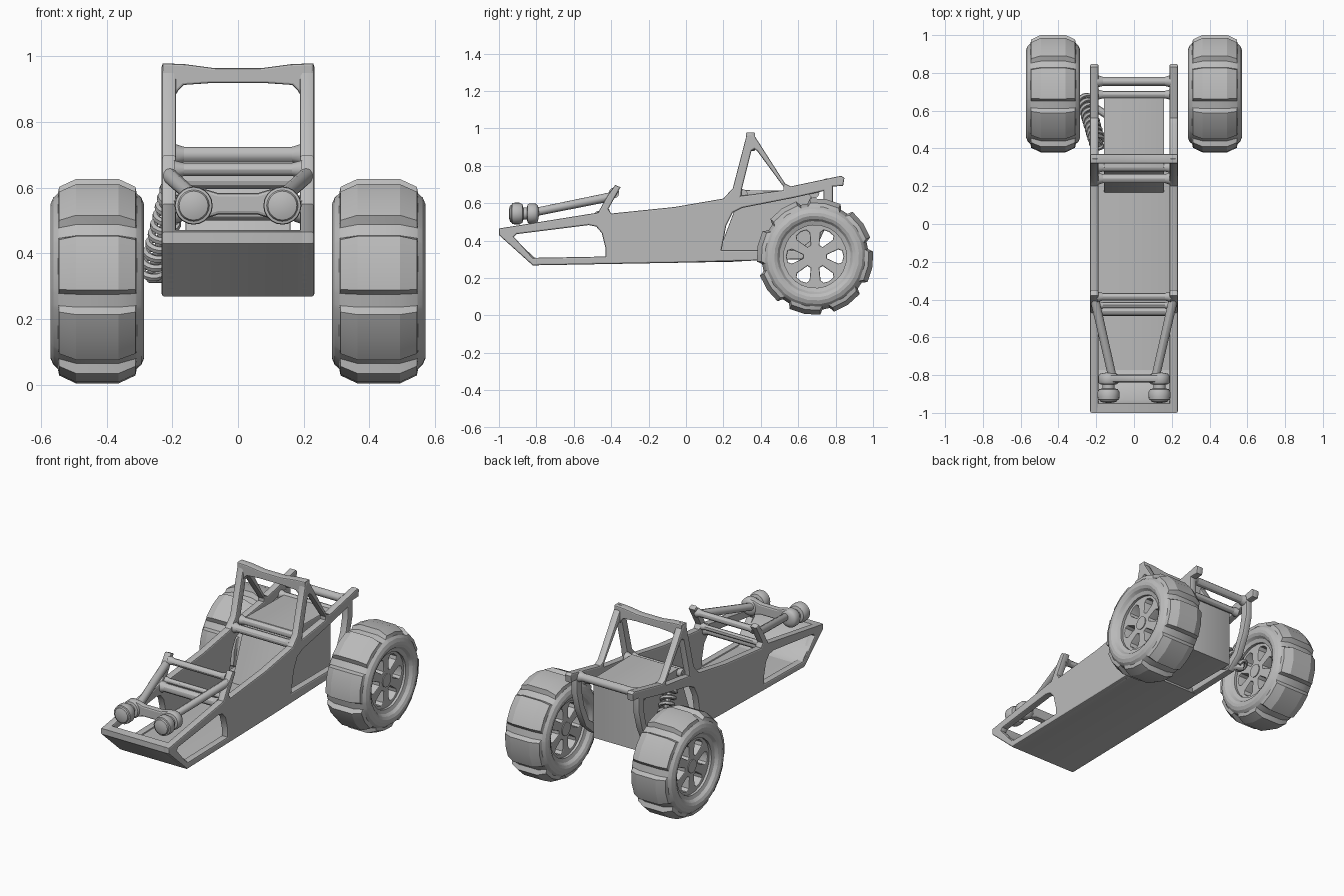
import bpy, bmesh, math
from mathutils import Vector, Matrix

if "Cube" in bpy.data.objects:
    bpy.data.objects.remove(bpy.data.objects["Cube"])

grey = bpy.data.materials.new("plain_grey")
grey.diffuse_color = (0.5, 0.5, 0.5, 1)
grey.use_nodes = True
grey.node_tree.nodes["Principled BSDF"].inputs["Base Color"].default_value = grey.diffuse_color

SIDE = Matrix(((0, 0, 1, 0), (1, 0, 0, 0), (0, 1, 0, 0), (0, 0, 0, 1)))    # drawn in y,z
FRONT = Matrix(((1, 0, 0, 0), (0, 0, -1, 0), (0, 1, 0, 0), (0, 0, 0, 1)))  # drawn in x,z


def finish(ob, angle=30):
    bpy.ops.object.select_all(action='DESELECT')
    ob.select_set(True)
    bpy.context.view_layer.objects.active = ob
    if ob.type == 'CURVE':
        bpy.ops.object.convert(target='MESH')
        ob = bpy.context.object
    ob.data.materials.clear()
    ob.data.materials.append(grey)
    bpy.ops.object.shade_smooth_by_angle(angle=math.radians(angle))
    return ob


def plate(name, loops, pos, depth, plane=SIDE, bevel=0.006):
    """Flat outline with optional holes, given a depth and softened rim."""
    cu = bpy.data.curves.new(name, 'CURVE')
    cu.dimensions, cu.fill_mode = '2D', 'BOTH'
    cu.extrude, cu.bevel_depth, cu.offset = depth / 2 - bevel, bevel, -bevel
    cu.bevel_resolution = 1
    for pts in loops:
        s = cu.splines.new('POLY')
        s.points.add(len(pts) - 1)
        for p, (a, b) in zip(s.points, pts):
            p.co = (a, b, 0, 1)
        s.use_cyclic_u = True
    ob = bpy.data.objects.new(name, cu)
    bpy.context.collection.objects.link(ob)
    ob.matrix_world = Matrix.Translation(pos) @ plane
    return finish(ob)


def mesh_object(name, bm, angle=30):
    bmesh.ops.recalc_face_normals(bm, faces=bm.faces)
    me = bpy.data.meshes.new(name)
    bm.to_mesh(me)
    bm.free()
    ob = bpy.data.objects.new(name, me)
    bpy.context.collection.objects.link(ob)
    return finish(ob, angle)


def bar(name, a, b, r, r2=None, sides=12):
    a, b = Vector(a), Vector(b)
    bm = bmesh.new()
    bmesh.ops.create_cone(bm, cap_ends=True, segments=sides, radius1=r,
                          radius2=r2 or r, depth=(b - a).length)
    q = (b - a).to_track_quat('Z', 'Y').to_matrix().to_4x4()
    bm.transform(Matrix.Translation((a + b) / 2) @ q)
    return mesh_object(name, bm)


def skin(bm, rings, closed_profile):
    """Join neighbouring rings, wrapping round the axis."""
    n, m = len(rings), len(rings[0])
    for i in range(n):
        for j in range(m if closed_profile else m - 1):
            k, l = (i + 1) % n, (j + 1) % m
            bm.faces.new((rings[i][j], rings[k][j], rings[k][l], rings[i][l]))


# Side frames: panel, front window, roll cage and rear rail in one outline
outline = [(-1, .465), (-1, .43), (-.82, .268), (0, .283), (.62, .30), (.70, .37), (.755, .49),
           (.785, .60), (.785, .69), (.84, .692), (.847, .735), (.83, .747), (.56, .69),
           (.53, .705), (.37, .955), (.345, .978), (.325, .968), (.25, .68), (.20, .625),
           (-.06, .58), (-.40, .545), (-.415, .57), (-.35, .685), (-.378, .698), (-.42, .64),
           (-.47, .55)]
front_hole = [(-.92, .42), (-.905, .435), (-.52, .483), (-.48, .475), (-.45, .44), (-.43, .36),
              (-.43, .315), (-.82, .308)]
cage_hole = [(.295, .64), (.30, .68), (.35, .88), (.365, .89), (.38, .88), (.52, .69), (.52, .67)]
rear_hole = [(.19, .35), (.215, .48), (.25, .55), (.30, .575), (.58, .63), (.735, .665),
             (.735, .60), (.715, .51), (.665, .40), (.60, .35)]
for side in (-1, 1):
    plate("side_frame", [outline, front_hole, cage_hole, rear_hole], (side * .21, 0, 0), .044,
          bevel=.008)

# Nose panel and floor
plate("nose", [[(-1, .465), (-1, .43), (-.82, .268), (-.77, .27), (-.77, .30), (-.81, .31),
                (-.93, .42), (-.95, .47)]], (0, 0, 0), .45)
plate("floor", [[(-.81, .268), (.30, .288), (.30, .32), (-.81, .30)]], (0, 0, 0), .42)

# Seat back and engine housing
plate("engine_housing", [[(.16, .30), (.67, .30), (.67, .665), (.30, .67)]], (0, 0, 0), .32)

# Top of the roll hoop, dipped in the middle
plate("roll_hoop", [[(-.23, .978), (-.16, .975), (-.07, .963), (.07, .963), (.16, .975),
                     (.23, .978), (.23, .91), (.19, .88), (.182, .895), (.165, .912), (.08, .918),
                     (-.08, .918), (-.165, .912), (-.182, .895), (-.19, .88), (-.23, .91)]],
      (0, .345, 0), .05, FRONT)

# Cross members, flared where they meet the side frames
for name, y, z, r in [("windshield_bar", -.385, .655, .02), ("cowl_bar", -.46, .525, .026),
                      ("front_cross_bar", -.43, .555, .016), ("seat_bar", .24, .62, .024),
                      ("headrest_bar", .30, .645, .022), ("rear_bar", .755, .70, .024),
                      ("inner_rear_bar", .685, .655, .02)]:
    bar(name, (-.2, y, z), (.2, y, z), r)
    for side in (-1, 1):
        bar(name + "_flare", (side * .165, y, z), (side * .195, y, z), r, r * 1.4)

# Headlights on tapered arms, joined by a waisted bracket
lamp = [(0, -.947), (.025, -.946), (.044, -.94), (.048, -.932), (.056, -.93), (.058, -.915),
        (.058, -.89), (.05, -.875), (.033, -.87), (.033, -.85), (.048, -.847), (.054, -.838),
        (.054, -.805), (.045, -.793), (.025, -.788), (0, -.786)]
for side in (-1, 1):
    bm = bmesh.new()
    rings = []
    for i in range(20):
        t = math.tau * i / 20
        rings.append([bm.verts.new((side * .135 + r * math.cos(t), y, .545 + r * math.sin(t)))
                      for r, y in lamp])
    skin(bm, rings, False)
    bmesh.ops.remove_doubles(bm, verts=bm.verts, dist=1e-5)
    mesh_object("headlight", bm, 40)
    bar("headlight_arm", (side * .112, -.82, .55), (side * .208, -.40, .635), .022, .024)
plate("headlight_bracket", [[(-.13, .598), (-.10, .595), (-.06, .583), (.06, .583), (.10, .595),
                             (.13, .598), (.13, .50), (.10, .505), (.06, .518), (-.06, .518),
                             (-.10, .505), (-.13, .50)]], (0, -.818, 0), .04, FRONT, .01)

# Wheels: rounded tyre with eight raised lugs, spoked centre and hub
half = [(.11, .168), (.118, .19), (.134, .202), (.1425, .218), (.1425, .235), (.134, .255),
        (.12, .268), (.116, .270), (.065, .286)]
tyre = half + [(-x, r) for x, r in reversed(half)]
steps = [(-5, 1), (10.5, 1), (26, 1), (29, 0), (37, 0)]     # angle in each eighth, raised or not
WY, WZ = .69, .315


def polar(r, deg):
    t = math.radians(deg)
    return (r * math.cos(t), r * math.sin(t))


for side in (-1, 1):
    cx = side * .428
    bm = bmesh.new()
    rings = []
    for k in range(8):
        for deg, raised in steps:
            ring = []
            for x, r in tyre:
                if raised and abs(x) < .118:
                    r += .026 if abs(x) < .1 else .018 if r > .25 else 0
                a, b = polar(r, deg + 45 * k)
                ring.append(bm.verts.new((cx + x, WY - a, WZ + b)))
            rings.append(ring)
    skin(bm, rings, True)
    mesh_object("tyre", bm, 22)
    windows = [[polar(.065, c - 9), polar(.13, c - 17), polar(.148, c - 12), polar(.152, c),
                polar(.148, c + 12), polar(.13, c + 17), polar(.065, c + 9)]
               for c in range(0, 360, 60)]
    rim = [polar(.174, 9 * i) for i in range(40)]
    plate("spoked_rim", [rim] + windows, (cx, WY, WZ), .19)
    bar("hub", (cx - .1, WY, WZ), (cx + .1, WY, WZ), .04, sides=16)

# Suspension on the left: coil spring, damper rod and lower arm
low, high = Vector((-.262, .66, .33)), Vector((-.19, .42, .605))
turn = (high - low).to_track_quat('Z', 'Y')
cu = bpy.data.curves.new("coil_spring", 'CURVE')
cu.dimensions, cu.bevel_depth, cu.bevel_resolution, cu.use_fill_caps = '3D', .012, 1, True
s = cu.splines.new('POLY')
turns, seg = 10, 16
s.points.add(turns * seg)
for i, p in enumerate(s.points):
    f, t = i / (turns * seg), math.tau * i / seg
    v = low.lerp(high, f) + turn @ Vector((.035 * math.cos(t), .035 * math.sin(t), 0))
    p.co = (*v, 1)
spring = bpy.data.objects.new("coil_spring", cu)
bpy.context.collection.objects.link(spring)
finish(spring, 50)
bar("damper_rod", low, high, .016)
bar("lower_arm", (-.15, .58, .33), (-.27, .66, .33), .02)
